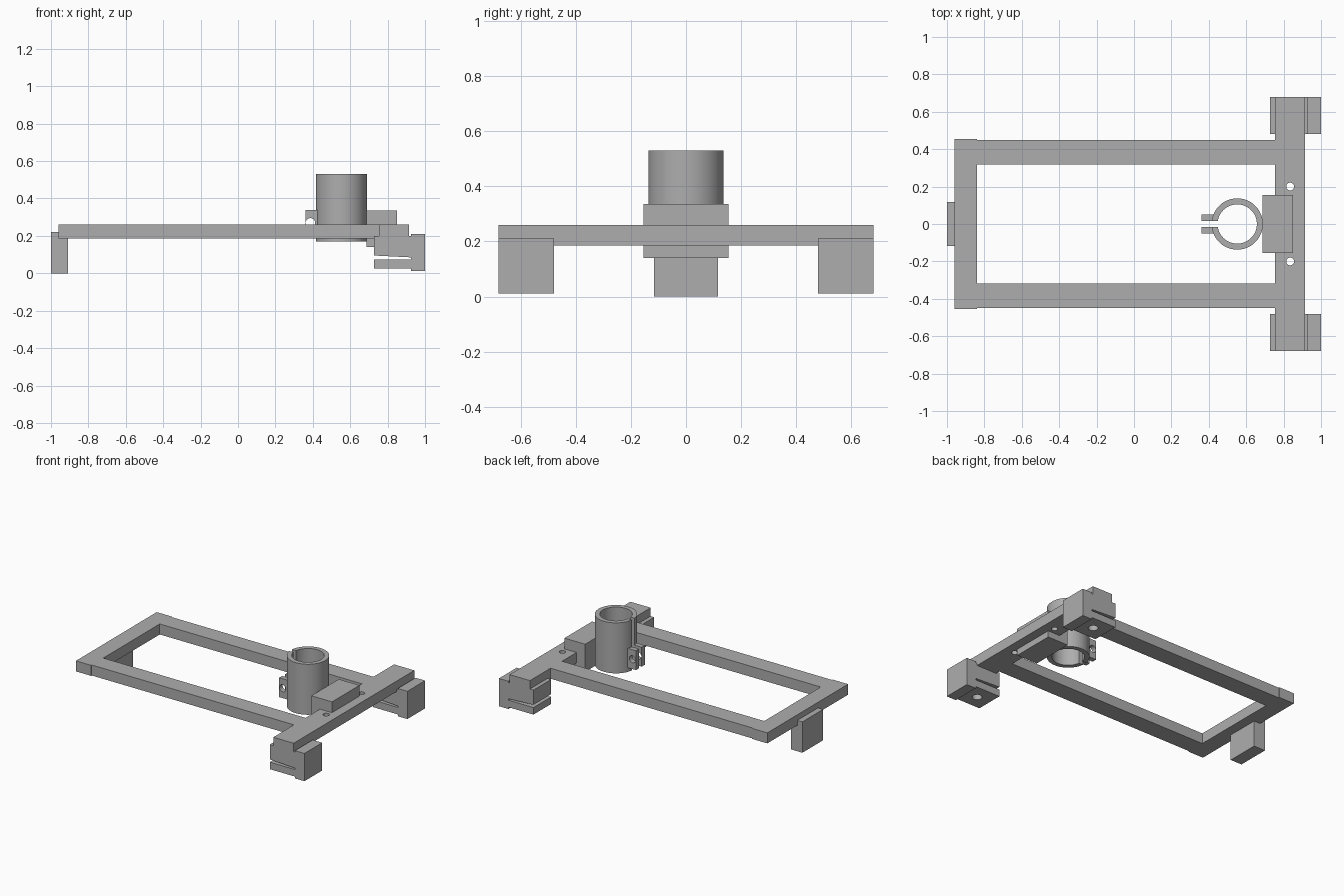
import bpy, bmesh, math
from mathutils import Matrix

cube = bpy.data.objects.get("Cube")
if cube:
    bpy.data.objects.remove(cube)

grey = bpy.data.materials.new("plain grey")
grey.use_nodes = True
COLOUR = (0.42, 0.42, 0.42, 1)
grey.diffuse_color = COLOUR
grey.node_tree.nodes["Principled BSDF"].inputs["Base Color"].default_value = COLOUR


def finish(name, bm):
    bmesh.ops.recalc_face_normals(bm, faces=bm.faces)
    mesh = bpy.data.meshes.new(name)
    bm.to_mesh(mesh)
    bm.free()
    mesh.materials.append(grey)
    obj = bpy.data.objects.new(name, mesh)
    bpy.context.collection.objects.link(obj)
    return obj


def box(name, x, y, z):
    bm = bmesh.new()
    bmesh.ops.create_cube(bm, size=1)
    for v in bm.verts:
        v.co = [r[0] if c < 0 else r[1] for c, r in zip(v.co, (x, y, z))]
    return finish(name, bm)


def extrude(name, points, offset):
    bm = bmesh.new()
    face = bm.faces.new([bm.verts.new(p) for p in points])
    made = bmesh.ops.extrude_face_region(bm, geom=[face])["geom"]
    bmesh.ops.translate(bm, vec=offset, verts=[g for g in made if isinstance(g, bmesh.types.BMVert)])
    return finish(name, bm)


def drill(obj, centre, radius, depth, axis="Z"):
    bm = bmesh.new()
    turn = Matrix.Rotation(math.pi / 2, 4, "X") if axis == "Y" else Matrix()
    bmesh.ops.create_cone(bm, cap_ends=True, segments=32, radius1=radius, radius2=radius,
                          depth=depth, matrix=Matrix.Translation(centre) @ turn)
    cutter = finish(obj.name + "_cutter", bm)
    cutter.hide_render = True
    cutter.hide_set(True)
    cutter.display_type = "WIRE"
    mod = obj.modifiers.new("hole", "BOOLEAN")
    mod.operation = "DIFFERENCE"
    mod.solver = "EXACT"
    mod.object = cutter
    bpy.context.view_layer.objects.active = obj
    bpy.ops.object.modifier_apply(modifier=mod.name)
    bpy.data.objects.remove(cutter)


# Flat frame
LOW, HIGH = 0.185, 0.26
box("end_bar", (-0.96, -0.84), (-0.455, 0.455), (LOW, HIGH))
cross_bar = box("cross_bar", (0.755, 0.915), (-0.68, 0.68), (LOW, HIGH))
box("end_tab", (-1.0, -0.91), (-0.117, 0.117), (0, 0.22))

# Clamp block outline, slotted from the inner side
clamp = [(0.727, 0.025), (0.925, 0.025), (0.925, 0.012), (1.0, 0.012), (1.0, 0.21), (0.925, 0.21),
         (0.925, 0.2), (0.727, 0.2), (0.727, 0.095), (0.925, 0.085), (0.925, 0.075), (0.727, 0.075)]

for side, s in (("left", 1), ("right", -1)):
    y = sorted((s * 0.318, s * 0.448))
    box(side + "_rail", (-0.84, 0.755), y, (LOW, HIGH))
    drill(cross_bar, (0.835, s * 0.2, 0.22), 0.021, 0.3)
    block = extrude(side + "_clamp_block", [(px, s * 0.48, pz) for px, pz in clamp], (0, s * 0.2, 0))
    drill(block, (0.83, s * 0.58, 0.08), 0.032, 0.2)
    # Pinch ears beside the collar slit
    ear = box(side + "_collar_ear", (0.36, 0.437), sorted((s * 0.015, s * 0.05)), (0.2, 0.338))
    drill(ear, (0.387, 0, 0.27), 0.025, 0.3, "Y")

# Split collar
CX, GAP, N = 0.552, 0.015, 72


def arc(radius):
    edge = math.pi - math.asin(GAP / radius)
    return [(CX + radius * math.cos(a), radius * math.sin(a), 0.17)
            for a in (edge * (2 * i / N - 1) for i in range(N + 1))]


collar = extrude("split_collar", arc(0.137) + arc(0.105)[::-1], (0, 0, 0.36))
bpy.ops.object.select_all(action="DESELECT")
collar.select_set(True)
bpy.context.view_layer.objects.active = collar
bpy.ops.object.shade_smooth_by_angle(angle=math.radians(30))

# Block joining the collar to the cross bar
box("collar_mount", (0.687, 0.85), (-0.155, 0.155), (0.14, 0.337))
